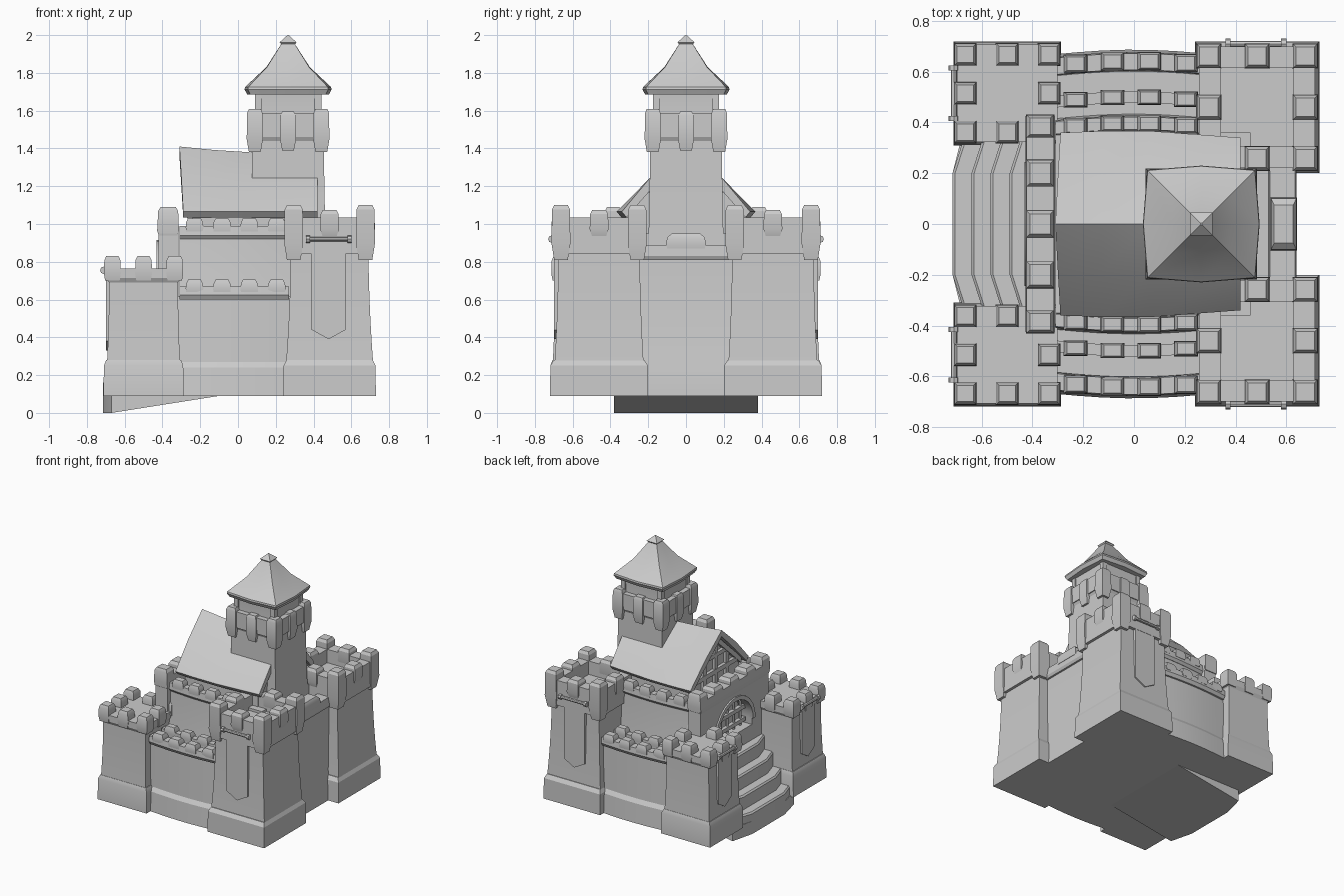
import bpy, bmesh, math
from mathutils import Vector

if "Cube" in bpy.data.objects:
    bpy.data.objects.remove(bpy.data.objects["Cube"])


def skin(name, rings):
    """Closed solid through a stack of point loops."""
    bm = bmesh.new()
    vs = [[bm.verts.new(p) for p in r] for r in rings]
    n = len(vs[0])
    for a, b in zip(vs, vs[1:]):
        for i in range(n):
            j = (i + 1) % n
            bm.faces.new((a[i], a[j], b[j], b[i]))
    bm.faces.new(vs[0][::-1])
    bm.faces.new(vs[-1])
    bmesh.ops.recalc_face_normals(bm, faces=bm.faces)
    me = bpy.data.meshes.new(name)
    bm.to_mesh(me)
    bm.free()
    ob = bpy.data.objects.new(name, me)
    bpy.context.collection.objects.link(ob)
    return ob


def loft(name, cx, cy, levels):
    """Rectangular tapering block, levels = (z, half x, half y)."""
    return skin(name, [[(cx + a * hx, cy + b * hy, z) for a, b in
                        ((-1, -1), (1, -1), (1, 1), (-1, 1))] for z, hx, hy in levels])


def box(name, x0, x1, y0, y1, z0, z1):
    return loft(name, (x0 + x1) / 2, (y0 + y1) / 2,
                [(z, abs(x1 - x0) / 2, abs(y1 - y0) / 2) for z in (z0, z1)])


def shaft(name, cx, cy, z0, z1, lo, hi):
    """Tower shaft with a hollow-curved flare towards the foot."""
    lev = []
    for i in range(7):
        t = i / 6
        k = (1 - t) ** 2
        lev.append((z0 + (z1 - z0) * t, hi[0] + (lo[0] - hi[0]) * k, hi[1] + (lo[1] - hi[1]) * k))
    return loft(name, cx, cy, lev)


def merlon(name, cx, cy, hx, hy, z0, z1, foot=0.95):
    h = z1 - z0
    return loft(name, cx, cy, [(z0, hx * foot, hy * foot), (z0 + h * .3, hx, hy),
                               (z1 - .022, hx * .95, hy * .95), (z1, hx * .72, hy * .72)])


def bow(x):
    return .022 * math.cos(math.pi * x / .7)


def ribbon(name, s, x0, x1, levels):
    """Wall along x that bows outwards, levels = (z, inner y, outer y)."""
    xs = [x0 + (x1 - x0) * i / 8 for i in range(9)]
    return skin(name, [[(x, s * (yo + bow(x)), z) for x in xs] +
                       [(x, s * (yi + (bow(x) if yi else 0)), z) for x in xs[::-1]]
                       for z, yi, yo in levels])


def rod(name, p, q, r, n=8):
    p, q = Vector(p), Vector(q)
    d = (q - p).normalized()
    u = d.orthogonal().normalized()
    w = d.cross(u)
    return skin(name, [[c + r * (u * math.cos(2 * math.pi * i / n) + w * math.sin(2 * math.pi * i / n))
                        for i in range(n)] for c in (p, q)])


def crown(name, cx, cy, hx, hy, t, z0, z1, corner, mid, m):
    """Parapet ring with corner and middle merlons; corner, mid = (bottom z, top z)."""
    for a in (-1, 1):
        loft(name + "_parapet", cx + a * (hx - t / 2), cy, [(z0, t / 2, hy - .01), (z1, t / 2, hy)])
        loft(name + "_parapet", cx, cy + a * (hy - t / 2), [(z0, hx - .01, t / 2), (z1, hx, t / 2)])
    for a in (-1, 0, 1):
        for b in (-1, 0, 1):
            if a or b:
                z = corner if a and b else mid
                merlon(name + "_merlon", cx + a * (hx + .012 - m), cy + b * (hy + .012 - m),
                       m, m, z[0], z[1], .72)


def banner(name, face, along, w, z0, z1, axis, s):
    """Pointed banner on a pole; axis 'y' hangs on a y face, 'x' on an x face."""
    def P(u, d, z):
        return (along + u, d, z) if axis == 'y' else (d, along + u, z)
    prof = [(-w, z1), (w, z1), (w, z0 + .05), (0, z0), (-w, z0 + .05)]
    skin(name, [[P(u, face + s * d, z) for u, z in prof] for d in (-.03, .008)])
    d = face + s * .02
    rod(name + "_pole", P(-w - .02, d, z1), P(w + .02, d, z1), .012)
    for e in (-1, 1):
        rod(name + "_knob", P(e * (w + .01), d, z1), P(e * (w + .03), d, z1), .02)


for s in (-1, 1):
    # rear towers
    cx, cy = .485, s * .46
    loft("rear_tower_base", cx, cy, [(.09, .245, .26), (.25, .243, .258), (.28, .228, .24)])
    shaft("rear_tower_shaft", cx, cy, .27, .93, (.23, .235), (.205, .215))
    crown("rear_tower", cx, cy, .228, .24, .085, .84, 1.035, (.81, 1.10), (.93, 1.075), .05)
    banner("rear_banner", s * .69, .48, .09, .39, .92, 'y', s)
    # front towers
    cx, cy = -.5, s * .515
    loft("front_tower_base", cx, cy, [(.09, .212, .205), (.25, .21, .203), (.28, .198, .192)])
    shaft("front_tower_shaft", cx, cy, .27, .72, (.193, .19), (.182, .178))
    loft("front_tower_platform", cx, cy, [(.69, .182, .178), (.715, .198, .192), (.765, .198, .192)])
    for a in (-1, 0, 1):
        for b in (-1, 0, 1):
            if a or b:
                merlon("front_tower_merlon", cx + a * .165, cy + b * .153, .045, .045, .70, .83, .85)
    banner("front_banner", -.69, cy, .08, .33, .755, 'x', -1)
    # outer curtain wall with walkway and two rows of merlons
    ribbon("outer_wall", s, -.42, .36, [(.09, 0, .665), (.24, 0, .655), (.27, 0, .635), (.62, 0, .625)])
    ribbon("outer_parapet", s, -.31, .27, [(.60, .585, .64), (.625, .58, .655), (.67, .585, .65)])
    ribbon("inner_parapet", s, -.31, .27, [(.60, .455, .50), (.67, .455, .50)])
    # keep side wall
    ribbon("keep_wall", s, -.31, .33, [(.55, 0, .42), (.75, 0, .395), (.95, 0, .385)])
    ribbon("keep_parapet", s, -.31, .27, [(.92, .35, .39), (.94, .345, .405), (.99, .35, .40)])
    for x in (-.23, -.085, .06, .205):
        merlon("outer_merlon", x, s * (.62 + bow(x)), .047, .036, .64, .705)
        merlon("inner_merlon", x, s * (.478 + bow(x)), .047, .03, .64, .705)
        merlon("keep_merlon", x, s * (.375 + bow(x)), .047, .032, .96, 1.03)

# rear curtain wall
loft("rear_wall", .40, 0, [(.09, .24, .3), (.25, .235, .3), (.31, .222, .3), (.83, .215, .3)])
loft("rear_parapet", .585, 0, [(.81, .045, .3), (.83, .055, .3), (.89, .05, .3)])
merlon("rear_merlon", .59, 0, .052, .105, .87, .95)
box("keep_floor", .2, .46, -.36, .36, .8, .95)

# gatehouse wall with arched opening
r, spring = .215, .67
arch = [(r * math.cos(math.pi * i / 12), spring + r * math.sin(math.pi * i / 12)) for i in range(13)]
prof = [(.42, .1), (.42, 1.0), (-.42, 1.0), (-.42, .1), (-r, .1)] + arch[::-1] + [(r, .1)]
skin("gatehouse_wall", [[(x, y, z) for y, z in prof] for x in (-.42, -.315)])
rim = arch + [(y * 1.14, spring + (z - spring) * 1.14) for y, z in arch[::-1]]
skin("gate_arch_trim", [[(x, y, z) for y, z in rim] for x in (-.432, -.40)])
loft("gatehouse_parapet", -.37, 0, [(.94, .05, .42), (.965, .058, .425), (1.03, .054, .42)])
for y in (-.385, -.2, 0, .2, .385):
    merlon("gatehouse_merlon", -.37, y, .056, .046 if abs(y) > .3 else .055, .95, 1.09 if abs(y) > .3 else 1.075)

# portcullis
for i in range(5):
    y = -.16 + .08 * i
    top = spring + math.sqrt(r * r - y * y)
    rod("portcullis_bar", (-.355, y, .45), (-.355, y, top), .012, 6)
for z in (.56, .66, .76):
    box("portcullis_beam", -.375, -.345, -.2, .2, z - .015, z + .015)

# entrance stairs and the sloping footing beneath them


def plan(xc, h, back):
    return [(back, -h), (xc + .045, -h), (xc, -.2), (xc, .2), (xc + .045, h), (back, h)]


for i in range(4):
    p, q = plan(-.715 + .075 * i, .34, -.3), plan(-.705 + .075 * i, .34, -.3)
    z = .17 + .11 * i
    skin("stair_step", [[(x, y, .08) for x, y in p], [(x, y, z - .012) for x, y in p],
                        [(x, y, z) for x, y in q]])
foot = plan(-.715, .38, -.1)
skin("stair_footing", [[(x, y, max(0, .09 * (x + .67) / .57)) for x, y in foot],
                       [(x, y, .1) for x, y in foot]])

# hall with sagging gable roof
rings = []
for x, dx, rz, ey in ((-.31, .02, 1.41, .36), (-.13, .01, 1.392, .367), (.06, 0, 1.38, .367), (.42, 0, 1.375, .34)):
    rings.append([(x + dx, -ey, 1.065), (x + dx / 2, -.19, 1.245), (x, 0, rz), (x + dx / 2, .19, 1.245),
                  (x + dx, ey, 1.065), (x + dx, ey - .025, 1.035), (x + dx / 2, .17, 1.2),
                  (x, 0, rz - .05), (x + dx / 2, -.17, 1.2), (x + dx, -ey + .025, 1.035)])
skin("hall_roof", rings)
gable = [(-.31, .92), (.31, .92), (.31, 1.07), (.16, 1.2), (0, 1.345), (-.16, 1.2), (-.31, 1.07)]
skin("hall_walls", [[(x, y, z) for y, z in gable] for x in (-.24, .39)])
box("gable_beam", -.265, -.23, -.29, .29, 1.06, 1.095)
box("gable_beam", -.265, -.23, -.15, .15, 1.19, 1.22)
for y, z in ((-.14, 1.2), (0, 1.33), (.14, 1.2)):
    box("gable_post", -.262, -.23, y - .018, y + .018, .94, z)
for s in (-1, 1):
    pts = [(s * .30, 1.03), (s * .30, 1.075), (0, 1.352), (0, 1.305)]
    skin("gable_rafter", [[(x, y, z) for y, z in pts] for x in (-.27, -.23)])

# great tower
tx = .265
shaft("great_tower_shaft", tx, 0, .75, 1.50, (.205, .205), (.19, .19))
loft("great_tower_deck", tx, 0, [(1.44, .19, .19), (1.46, .2, .2), (1.52, .2, .2)])
crown("great_tower", tx, 0, .207, .207, .06, 1.46, 1.585, (1.38, 1.61), (1.39, 1.595), .043)
loft("lookout_room", tx, 0, [(1.5, .175, .175), (1.62, .165, .165), (1.72, .172, .172)])
for a in (-1, 1):
    for b in (-1, 1):
        box("lookout_post", tx + a * .158 - .018, tx + a * .158 + .018,
            b * .158 - .018, b * .158 + .018, 1.5, 1.72)


def roof_ring(z, h, k=1.08):
    return [(tx + a * h * (k if b == 0 else 1), b * h * (k if a == 0 else 1), z) for a, b in
            ((-1, -1), (0, -1), (1, -1), (1, 0), (1, 1), (0, 1), (-1, 1), (-1, 0))]


skin("spire_roof", [roof_ring(1.685, .2), roof_ring(1.712, .213), roof_ring(1.725, .211),
                    roof_ring(1.83, .112, 1.03), roof_ring(1.975, .022, 1)])
skin("spire_cap", [roof_ring(1.95, .035, 1), roof_ring(1.962, .045, 1), roof_ring(2.0, .003, 1)])

# smooth curved faces, keep edges crisp
for o in bpy.context.scene.objects:
    o.select_set(True)
    bpy.context.view_layer.objects.active = o
bpy.ops.object.shade_smooth_by_angle(angle=math.radians(25))
